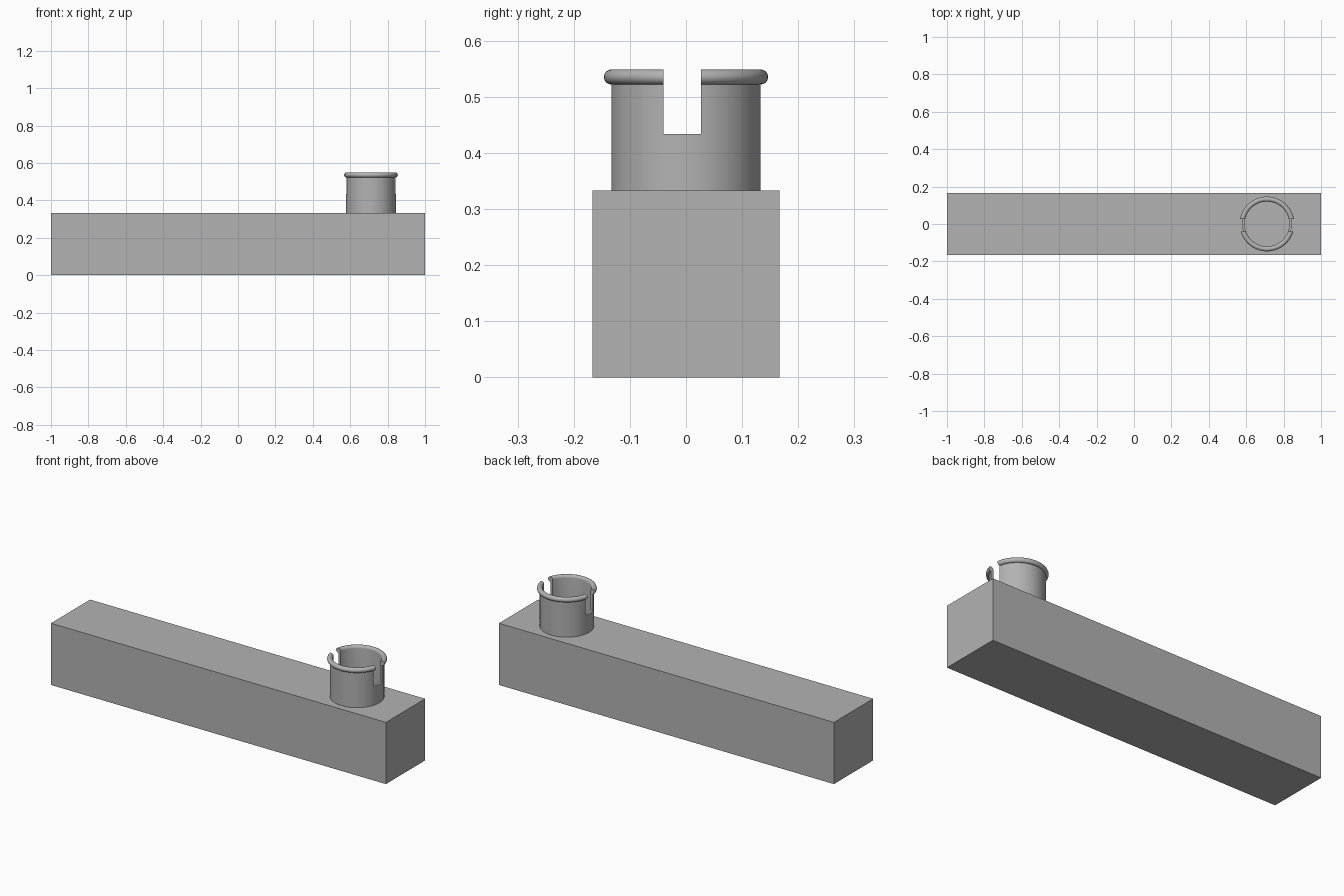
import bpy
import bmesh
from math import cos, sin, radians, tau

if "Cube" in bpy.data.objects:
    bpy.data.objects.remove(bpy.data.objects["Cube"], do_unlink=True)

grey = bpy.data.materials.new("plain grey")
grey.use_nodes = True
colour = (0.45, 0.45, 0.45, 1)
grey.diffuse_color = colour
grey.node_tree.nodes["Principled BSDF"].inputs["Base Color"].default_value = colour


def box(name, low, high):
    """Axis-aligned block between two corners."""
    bpy.ops.mesh.primitive_cube_add(
        size=1, location=[(a + b) / 2 for a, b in zip(low, high)])
    ob = bpy.context.object
    ob.name = name
    ob.scale = [b - a for a, b in zip(low, high)]
    bpy.ops.object.transform_apply(location=False, rotation=False, scale=True)
    ob.data.materials.append(grey)
    return ob


def lathe(name, profile, centre, steps=96):
    """Revolve a closed (radius, height) profile about a vertical axis."""
    bm = bmesh.new()
    verts = [bm.verts.new((r, 0, z)) for r, z in profile]
    edges = [bm.edges.new((verts[i - 1], verts[i])) for i in range(len(verts))]
    bmesh.ops.spin(bm, geom=verts + edges, cent=(0, 0, 0), axis=(0, 0, 1),
                   angle=tau, steps=steps, use_merge=True)
    bmesh.ops.remove_doubles(bm, verts=bm.verts, dist=1e-5)
    bmesh.ops.recalc_face_normals(bm, faces=bm.faces)
    mesh = bpy.data.meshes.new(name)
    bm.to_mesh(mesh)
    bm.free()
    mesh.materials.append(grey)
    ob = bpy.data.objects.new(name, mesh)
    ob.location = centre
    bpy.context.collection.objects.link(ob)
    return ob


# Long solid base
HEIGHT = 0.333
box("base_bar", (-1, -0.167, 0), (1, 0.167, HEIGHT))

# Round collar with a beaded lip around its top edge
outer, bead, bead_z = 0.133, 0.0133, 0.5355
profile = [(outer - bead, HEIGHT), (outer, HEIGHT)]
profile += [(outer + bead * cos(radians(a)), bead_z + bead * sin(radians(a)))
            for a in range(-90, 181, 15)]
collar = lathe("slotted_collar", profile, (0.711, 0, 0))

# Slot cut through both sides of the collar
cutter = box("slot_cutter", (0.5, -0.04, 0.434), (0.9, 0.027, 0.7))
cutter.hide_render = True
cut = collar.modifiers.new("slot", 'BOOLEAN')
cut.operation = 'DIFFERENCE'
cut.solver = 'EXACT'
cut.object = cutter
bpy.ops.object.select_all(action='DESELECT')
collar.select_set(True)
bpy.context.view_layer.objects.active = collar
bpy.ops.object.modifier_apply(modifier=cut.name)
bpy.data.objects.remove(cutter, do_unlink=True)
bpy.ops.object.shade_smooth_by_angle(angle=radians(35))
